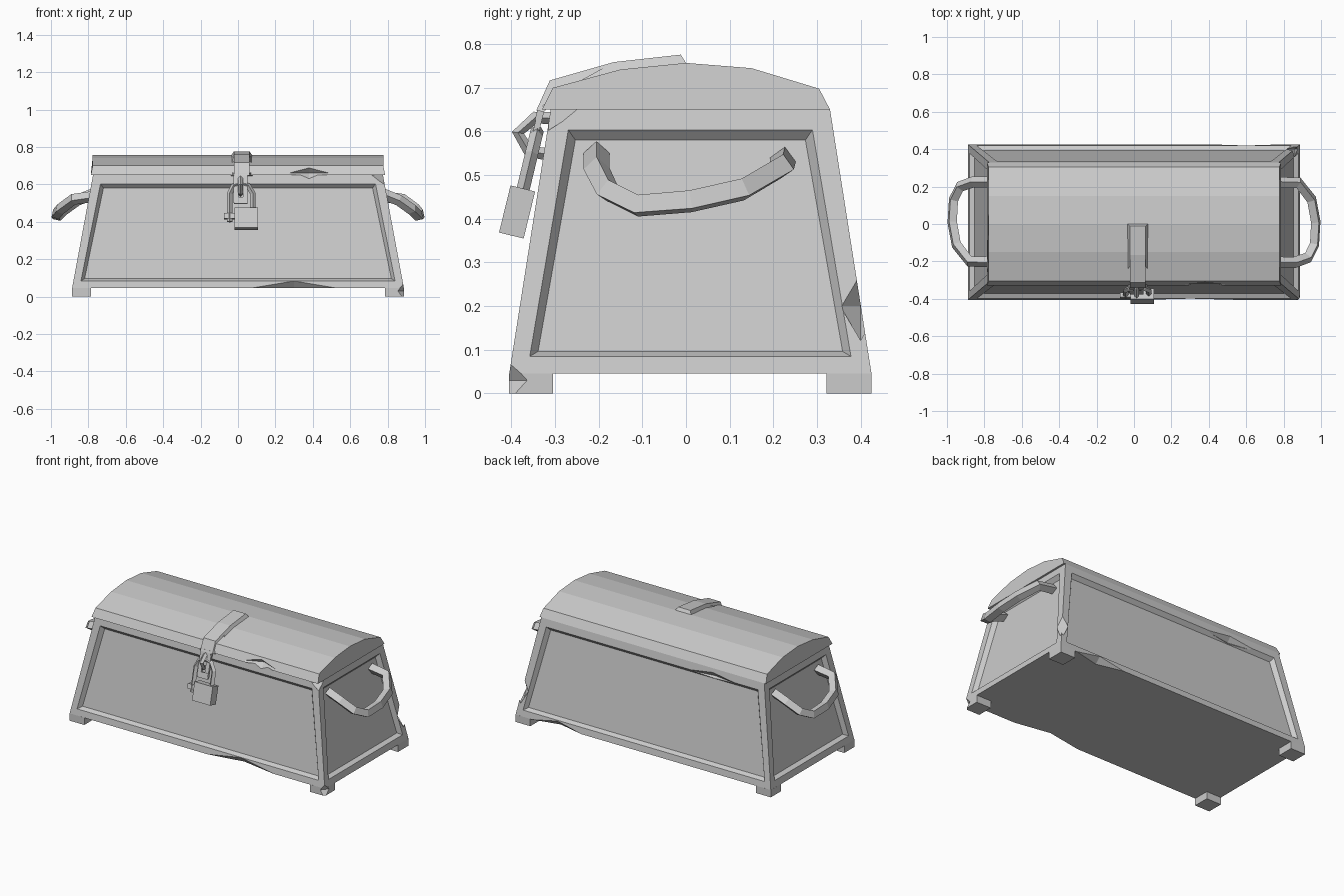
import bpy, bmesh, math
from mathutils import Vector, Matrix

cube = bpy.data.objects.get("Cube")
if cube:
    bpy.data.objects.remove(cube)

GREY = (0.6, 0.6, 0.6, 1)
mat = bpy.data.materials.new("plain grey")
mat.use_nodes = True
mat.diffuse_color = GREY
mat.node_tree.nodes["Principled BSDF"].inputs["Base Color"].default_value = GREY


def finish(name, bm):
    bmesh.ops.recalc_face_normals(bm, faces=bm.faces)
    me = bpy.data.meshes.new(name)
    bm.to_mesh(me)
    bm.free()
    me.materials.append(mat)
    ob = bpy.data.objects.new(name, me)
    bpy.context.collection.objects.link(ob)
    return ob


def box(name, lo, hi, tilt=0.0):
    """Box between two corners, tilted about x around its centre."""
    lo, hi = Vector(lo), Vector(hi)
    bm = bmesh.new()
    bmesh.ops.create_cube(bm, size=1)
    bm.transform(Matrix.Translation((lo + hi) / 2) @ Matrix.Rotation(tilt, 4, 'X')
                 @ Matrix.Diagonal((*(hi - lo), 1)))
    return finish(name, bm)


def extrude_x(name, profile, half_widths, cx=0.0):
    """Solid from a yz profile, with a half width for every point."""
    bm = bmesh.new()
    ends = [[bm.verts.new((cx + s * w, y, z)) for (y, z), w in zip(profile, half_widths)]
            for s in (-1, 1)]
    a, b = ends
    bm.faces.new(a)
    bm.faces.new(b)
    for i in range(len(a)):
        j = (i + 1) % len(a)
        bm.faces.new((a[i], a[j], b[j], b[i]))
    return finish(name, bm)


def tube(name, points, radius, spin=False):
    """Four-sided bar swept along a path."""
    cu = bpy.data.curves.new(name, 'CURVE')
    cu.dimensions = '3D'
    cu.bevel_depth = radius
    cu.bevel_resolution = 0
    cu.use_fill_caps = True
    sp = cu.splines.new('POLY')
    sp.points.add(len(points) - 1)
    for p, (x, y, z) in zip(sp.points, points):
        p.co = (-x, 0.02 - y, z, 1) if spin else (x, y, z, 1)
    sp.use_smooth = False
    cu.materials.append(mat)
    ob = bpy.data.objects.new(name, cu)
    bpy.context.collection.objects.link(ob)


def chip(name, centre, size, *targets):
    """Cut a diamond-shaped chip out of the targets."""
    bm = bmesh.new()
    for axis in range(3):
        for s in (-1, 1):
            v = Vector(centre)
            v[axis] += s * size[axis]
            bm.verts.new(v)
    bmesh.ops.convex_hull(bm, input=bm.verts)
    cutter = finish(name, bm)
    cutter.hide_render = True
    cutter.hide_viewport = True
    cutter.display_type = 'WIRE'
    for t in targets:
        mod = t.modifiers.new(name, 'BOOLEAN')
        mod.operation = 'DIFFERENCE'
        mod.solver = 'EXACT'
        mod.object = cutter


# Tapered body with a recessed panel on each side
bm = bmesh.new()
bmesh.ops.create_cube(bm, size=2)
for v in bm.verts:
    up = v.co.z > 0
    v.co.x *= 0.775 if up else 0.887
    v.co.y = (0.33 if up else 0.425) if v.co.y > 0 else (-0.31 if up else -0.405)
    v.co.z = 0.65 if up else 0.045
bm.normal_update()
for f in [f for f in bm.faces if abs(f.normal.z) < 0.9]:
    bmesh.ops.inset_individual(bm, faces=[f], thickness=0.062)
    bmesh.ops.inset_individual(bm, faces=[f], thickness=0.025, depth=-0.025)
body = finish("chest_body", bm)

# Four block feet
feet = {}
for sx in (-1, 1):
    for side, y0, y1 in (("front", -0.405, -0.305), ("back", 0.322, 0.425)):
        name = f"{side}_{'left' if sx > 0 else 'right'}_foot"
        xs = sorted((sx * 0.785, sx * 0.887))
        feet[name] = box(name, (xs[0], y0, 0), (xs[1], y1, 0.046))

# Arched lid
arch = [(-0.33, 0.65), (-0.305, 0.70), (-0.15, 0.742), (0, 0.757),
        (0.15, 0.745), (0.305, 0.698), (0.33, 0.65)]
lid = extrude_x("lid", arch, [0.787] + [0.777] * 5 + [0.787])

# Worn edges
chip("front_bottom_chip", (0.3, -0.405, 0.045), (0.23, 0.04, 0.045), body)
chip("back_bottom_chip", (0.6, 0.425, 0.045), (0.17, 0.04, 0.04), body)
chip("back_corner_chip", (0.86, 0.4, 0.2), (0.045, 0.045, 0.11), body)
chip("back_rim_chip", (-0.42, 0.338, 0.595), (0.2, 0.03, 0.035), body)
chip("front_rim_chip", (0.38, -0.33, 0.66), (0.12, 0.05, 0.045), lid, body)
chip("top_corner_chip", (0.78, -0.315, 0.65), (0.07, 0.07, 0.05), body)
chip("foot_chip", (0.89, -0.405, 0.03), (0.035, 0.045, 0.05), body, feet["front_left_foot"])

# Strap over the lid, its outer face narrower than its base
outer = [(-0.012, 0.776), (-0.165, 0.759), (-0.312, 0.717), (-0.343, 0.648)]
inner = [(-0.325, 0.645), (-0.29, 0.69), (-0.15, 0.73), (0.003, 0.752)]
extrude_x("lid_strap", outer + inner, [0.042] * 4 + [0.058] * 4, 0.02)

# Hinged hasp: two side bars with a bottom bar around a slot
TILT = -0.24
for x in (-0.012, 0.038):
    box("hasp_bar", (x - 0.012, -0.356, 0.5), (x + 0.014, -0.342, 0.655), TILT)
box("hasp_end", (-0.022, -0.374, 0.495), (0.05, -0.36, 0.53), TILT)
box("hasp_top", (-0.022, -0.342, 0.625), (0.05, -0.328, 0.66), TILT)

# Staple on the body
tube("staple", [(0.014, -0.31, 0.63), (0.014, -0.345, 0.632), (0.014, -0.385, 0.597),
                (0.014, -0.36, 0.555), (0.014, -0.32, 0.548)], 0.014)

# Open padlock
box("padlock_body", (-0.02, -0.416, 0.36), (0.106, -0.358, 0.471), TILT)
shackle = [(0.08, 0.46), (0.08, 0.55), (0.055, 0.592), (0.015, 0.603),
           (-0.025, 0.59), (-0.045, 0.55), (-0.045, 0.4)]
tube("padlock_shackle", [(x, -0.375 + (z - 0.46) * 0.24, z) for x, z in shackle], 0.015)
box("shackle_catch", (-0.075, -0.395, 0.415), (-0.018, -0.37, 0.445), TILT)

# Sagging carry handles, the second turned half a circle
path = [(0.77, -0.205, 0.55), (0.86, -0.205, 0.515), (0.93, -0.18, 0.465),
        (0.965, -0.11, 0.43), (0.972, 0.01, 0.44), (0.95, 0.13, 0.467),
        (0.88, 0.22, 0.52), (0.77, 0.222, 0.535)]
tube("left_handle", path, 0.03)
tube("right_handle", path, 0.03, spin=True)
